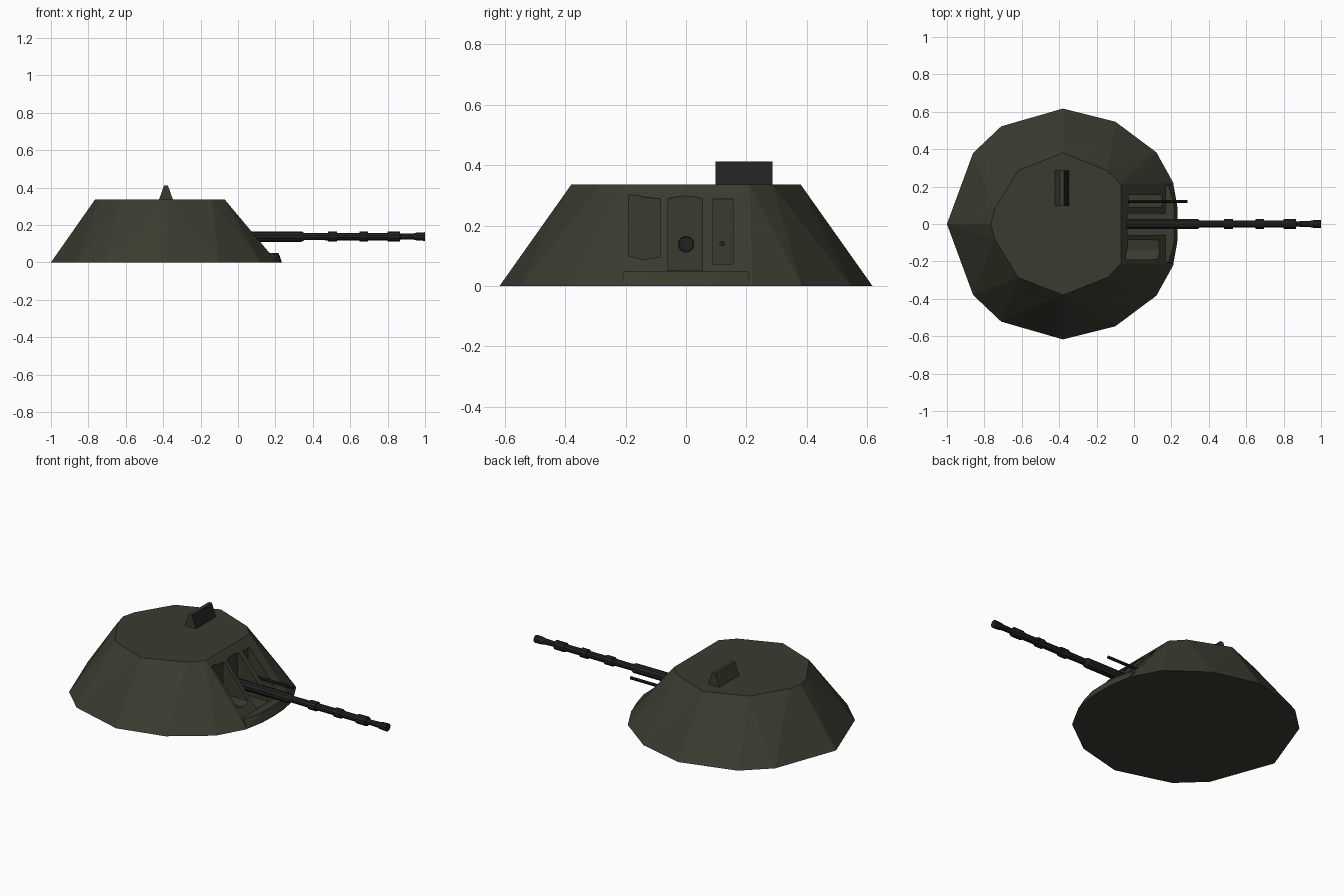
import bpy, bmesh, math
from mathutils import Vector

if "Cube" in bpy.data.objects:
    bpy.data.objects.remove(bpy.data.objects["Cube"])


def material(name, rgb):
    m = bpy.data.materials.new(name)
    m.diffuse_color = (*rgb, 1)
    m.use_nodes = True
    m.node_tree.nodes["Principled BSDF"].inputs["Base Color"].default_value = m.diffuse_color
    return m


GREEN = material("dark olive green", (0.040, 0.046, 0.028))
BLACK = material("gunmetal black", (0.016, 0.016, 0.017))


def finish(name, bm, *mats):
    bmesh.ops.recalc_face_normals(bm, faces=bm.faces[:])
    me = bpy.data.meshes.new(name)
    for m in mats:
        me.materials.append(m)
    bm.to_mesh(me)
    bm.free()
    ob = bpy.data.objects.new(name, me)
    bpy.context.collection.objects.link(ob)
    return ob


def mirrored(points, z):
    """Half outline (y >= 0) mirrored across the x axis at height z."""
    return [(x, y, z) for x, y in points] + [(x, -y, z) for x, y in points if y > 0]


def hull(name, points, *mats):
    bm = bmesh.new()
    for p in points:
        bm.verts.new(p)
    bmesh.ops.convex_hull(bm, input=bm.verts[:])
    bmesh.ops.dissolve_limit(bm, angle_limit=0.01, verts=bm.verts[:], edges=bm.edges[:])
    return finish(name, bm, *mats)


def lathe_x(name, profile, y, z, sides):
    """Turned part along x from (x, radius) pairs."""
    bm = bmesh.new()
    rings = [[bm.verts.new((x, y + r * math.cos(2 * math.pi * (i + 0.5) / sides),
                            z + r * math.sin(2 * math.pi * (i + 0.5) / sides)))
              for i in range(sides)] for x, r in profile]
    for a, b in zip(rings, rings[1:]):
        for i in range(sides):
            j = (i + 1) % sides
            bm.faces.new((a[i], a[j], b[j], b[i]))
    bm.faces.new(rings[0])
    bm.faces.new(rings[-1])
    return finish(name, bm, BLACK)


# faceted turret shell
base = [(-1, 0), (-0.86, 0.38), (-0.71, 0.522), (-0.38, 0.617),
        (-0.10, 0.547), (0.12, 0.383), (0.21, 0.22)]
top = [(-0.765, 0), (-0.745, 0.08), (-0.62, 0.285), (-0.38, 0.38), (-0.14, 0.285), (-0.07, 0.21)]
shell = hull("turret_shell", mirrored(base, 0) + mirrored(top, 0.335), GREEN)

# pockets in the sloping front plate: weapon slots and sight opening
slots = [
    [(-0.19, 0.308), (-0.14, 0.294), (-0.085, 0.288), (-0.085, 0.096), (-0.14, 0.087), (-0.19, 0.099)],
    [(-0.06, 0.288), (-0.03, 0.295), (0, 0.298), (0.03, 0.295), (0.055, 0.288), (0.055, 0.051), (-0.06, 0.051)],
    [(0.09, 0.288), (0.155, 0.288), (0.155, 0.073), (0.09, 0.073)],
]
bm = bmesh.new()
for slot in slots:
    f = bm.faces.new([bm.verts.new((-0.042, y, z)) for y, z in slot])
    ext = bmesh.ops.extrude_face_region(bm, geom=[f], use_keep_orig=True)
    bmesh.ops.translate(bm, vec=(0.4, 0, 0),
                        verts=[v for v in ext["geom"] if isinstance(v, bmesh.types.BMVert)])
cutter = finish("slot_cutter", bm, GREEN)
cutter.hide_render = True
cutter.hide_viewport = True
cut = shell.modifiers.new("slots", 'BOOLEAN')
cut.operation = 'DIFFERENCE'
cut.object = cutter
cut.solver = 'EXACT'

# sill below the front plate
hull("front_sill",
     mirrored([(0.17, 0.21), (0.21, 0.215), (0.231, 0.1), (0.235, 0)], 0)
     + mirrored([(0.165, 0.205), (0.185, 0.205), (0.214, 0.1), (0.217, 0)], 0.05), GREEN)

# main gun: sleeve, barrel with collars, flared muzzle
profile = [(-0.04, 0.028), (0.34, 0.028), (0.355, 0.019)]
for a, b in ((0.48, 0.53), (0.65, 0.695), (0.80, 0.865)):
    profile += [(a, 0.020), (a, 0.027), (b, 0.027), (b, 0.020)]
profile += [(0.87, 0.015), (0.94, 0.017), (0.955, 0.021), (1.0, 0.023)]
lathe_x("main_gun_barrel", profile, 0, 0.138, 10)

# coaxial gun
lathe_x("coaxial_gun_barrel", [(-0.04, 0.009), (0.285, 0.009)], 0.12, 0.14, 8)

# roof sight with dark front window
sight = hull("roof_sight", [(x, y, z) for y in (0.097, 0.287)
                            for x, z in ((-0.424, 0.33), (-0.346, 0.33), (-0.375, 0.412), (-0.395, 0.412))],
             GREEN, BLACK)
for p in sight.data.polygons:
    if p.normal.x > 0.5:
        p.material_index = 1
